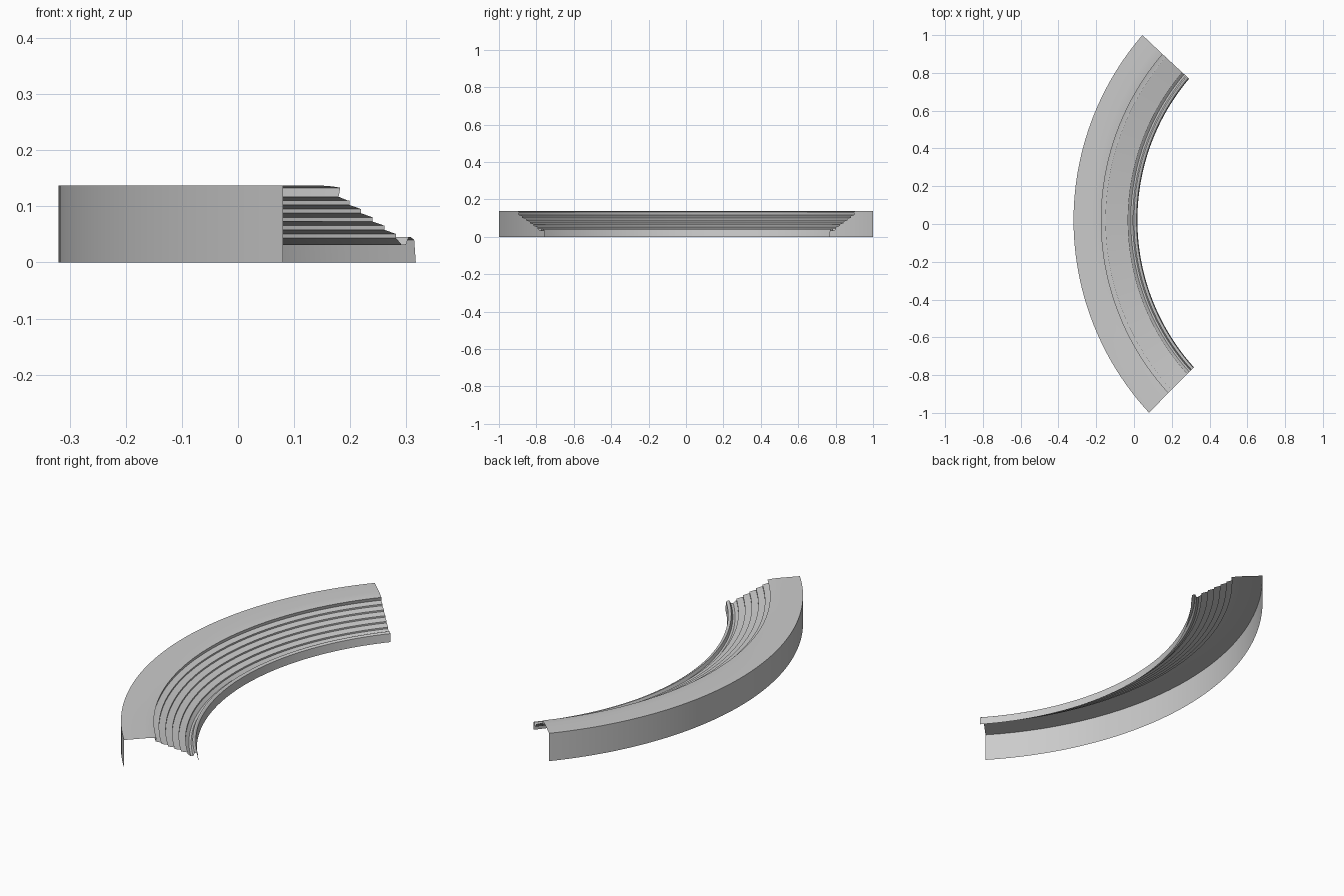
import bpy, bmesh, math

if "Cube" in bpy.data.objects:
    bpy.data.objects.remove(bpy.data.objects["Cube"])

CX, CY = 1.18, 0.02          # centre of the arc
R_OUT, R_IN = 1.50, 1.162
SEGMENTS = 64

# Cross-section (radius, height): outer wall, flat top, overhanging lip
profile = [(1.50, 0.0), (1.50, 0.137), (1.40, 0.137), (1.372, 0.1355),
           (1.353, 0.133), (1.357, 0.117), (1.333, 0.110)]

# Five small steps down towards the inside
for i in range(5):
    r = 1.330 - 0.0296 * i
    z = 0.110 - 0.0148 * i
    profile += [(r, z), (r, z - 0.0075)]

# Groove, rim bead and inner wall
profile += [(1.197, 0.031), (1.187, 0.031), (1.180, 0.045),
            (1.174, 0.045), (1.166, 0.040), (R_IN, 0.0)]


def sweep_arc(name, section):
    """Sweep an open section around the arc centre; ends are slightly skewed."""
    bm = bmesh.new()
    rows = []
    for s in range(SEGMENTS + 1):
        t = s / SEGMENTS
        row = []
        for r, z in section:
            k = (r - R_IN) / (R_OUT - R_IN)
            start = 180 - (40.15 + 0.65 * k)
            end = 180 + (42.03 + 0.8 * k)
            a = math.radians(start + (end - start) * t)
            row.append(bm.verts.new((CX + r * math.cos(a), CY + r * math.sin(a), z)))
        rows.append(row)
    for a, b in zip(rows, rows[1:]):
        for j in range(len(section) - 1):
            bm.faces.new((a[j], b[j], b[j + 1], a[j + 1]))
    mesh = bpy.data.meshes.new(name)
    bm.to_mesh(mesh)
    bm.free()
    obj = bpy.data.objects.new(name, mesh)
    bpy.context.collection.objects.link(obj)
    return obj


# Curved, stepped shell, open underneath and at both ends
shell = sweep_arc("curved_stepped_shell", profile)
bpy.context.view_layer.objects.active = shell
shell.select_set(True)
bpy.ops.object.shade_smooth_by_angle(angle=math.radians(20))
